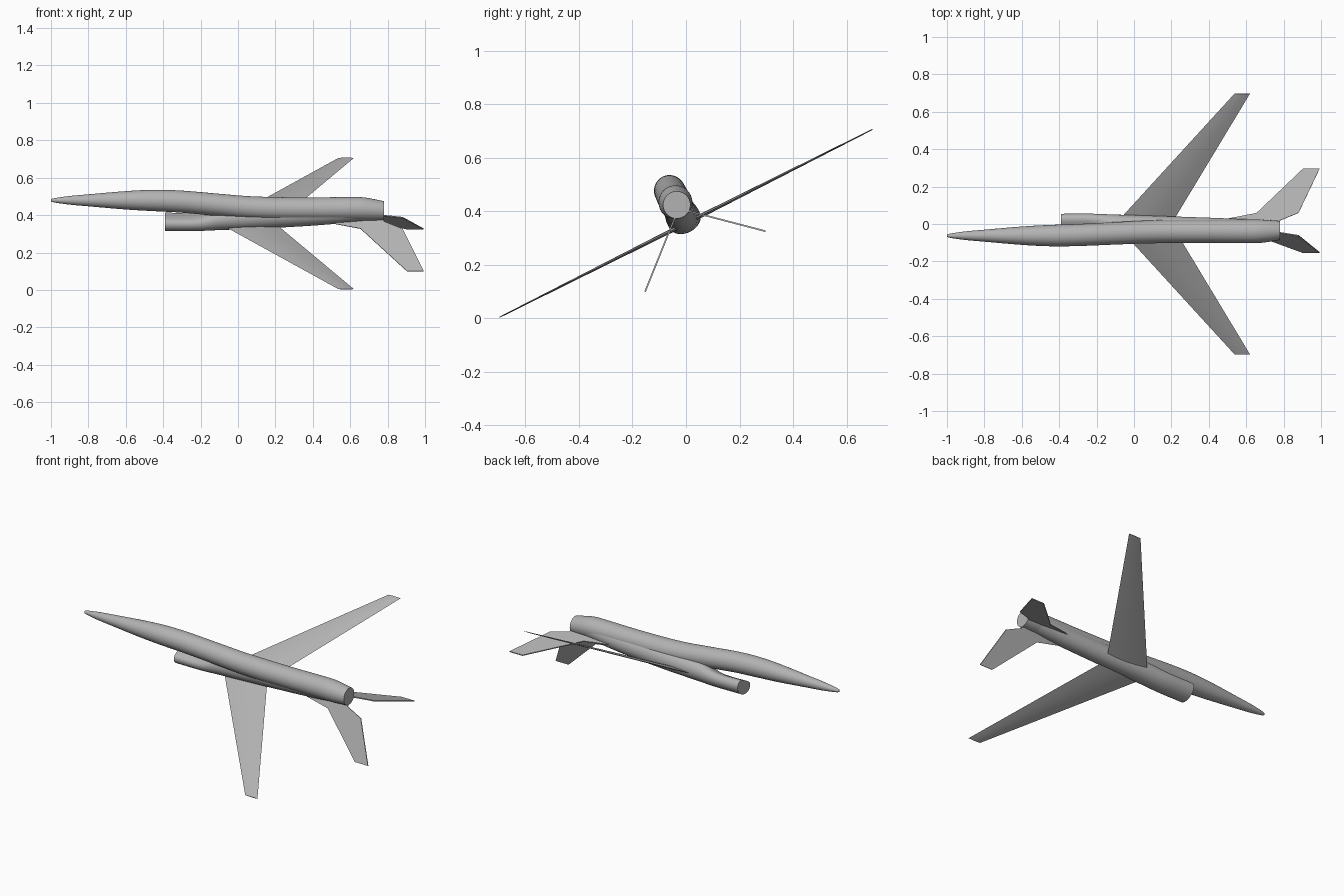
import bpy, bmesh, math
from mathutils import Matrix

cube = bpy.data.objects.get("Cube")
if cube:
    bpy.data.objects.remove(cube, do_unlink=True)

grey = bpy.data.materials.new("matte grey")
grey.use_nodes = True
grey.diffuse_color = (0.45, 0.45, 0.45, 1)
grey.node_tree.nodes["Principled BSDF"].inputs["Base Color"].default_value = (0.45, 0.45, 0.45, 1)

# The aircraft is banked about its long axis; parts are built level.
BANK = Matrix.Translation((0, 0, 0.355)) @ Matrix.Rotation(math.atan2(0.70, 1.39), 4, 'X')


def finish(name, bm, angle=40):
    bmesh.ops.recalc_face_normals(bm, faces=bm.faces)
    bm.transform(BANK)
    mesh = bpy.data.meshes.new(name)
    bm.to_mesh(mesh)
    bm.free()
    mesh.materials.append(grey)
    ob = bpy.data.objects.new(name, mesh)
    bpy.context.collection.objects.link(ob)
    bpy.ops.object.select_all(action='DESELECT')
    ob.select_set(True)
    bpy.context.view_layer.objects.active = ob
    bpy.ops.object.shade_smooth_by_angle(angle=math.radians(angle))
    return ob


def smooth_stations(st, steps=5):
    """Catmull-Rom interpolation through the stations."""
    out = []
    for i in range(len(st) - 1):
        a, b, c, d = st[max(i - 1, 0)], st[i], st[i + 1], st[min(i + 2, len(st) - 1)]
        for k in range(steps):
            t = k / steps
            out.append([q + 0.5 * t * (r - p + t * (2 * p - 5 * q + 4 * r - s + t * (3 * (q - r) + s - p)))
                        for p, q, r, s in zip(a, b, c, d)])
    return out + [list(st[-1])]


def loft(name, rings, cap=True):
    bm = bmesh.new()
    loops = [[bm.verts.new(p) for p in ring] for ring in rings]
    n = len(loops[0])
    for a, b in zip(loops, loops[1:]):
        for i in range(n):
            j = (i + 1) % n
            bm.faces.new((a[i], a[j], b[j], b[i]))
    if cap:
        bm.faces.new(loops[0])
        bm.faces.new(loops[-1])
    return finish(name, bm)


def oval(x, v, a, b, dent=0.0, n=40):
    """Oval section whose top can be hollowed."""
    pts = []
    for i in range(n):
        t = math.tau * i / n
        hollow = dent * max(0, math.sin(t)) ** 3
        pts.append((x, a * math.cos(t), v + b * math.sin(t) - hollow))
    return pts


# Fuselage: station x, centre height, radius
body = [(-1.0, .139, .004), (-.985, .139, .011), (-.9, .139, .023), (-.8, .139, .032),
        (-.6, .139, .049), (-.45, .138, .057), (-.3, .131, .059), (-.1, .111, .06),
        (.05, .096, .061), (.2, .089, .062), (.4, .087, .062), (.6, .088, .063),
        (.68, .086, .062), (.78, .077, .051)]
loft("fuselage", [oval(x, v, r, r) for x, v, r in smooth_stations(body)])

# Intake duct blending into the belly: x, centre, half width, half height, dent
duct = [(-.39, .014, .064, .048, .016), (-.22, .014, .064, .049, .016),
        (-.1, .028, .064, .059, .004), (.05, .036, .062, .062, 0), (.2, .045, .06, .064, 0),
        (.45, .06, .058, .062, 0), (.65, .078, .058, .058, 0), (.72, .08, .05, .05, 0)]
loft("intake_duct", [oval(*s) for s in smooth_stations(duct)])


# Swept wings with a thin lens section
def lens(u, lead, trail, thick, n=8):
    top = [(lead + (trail - lead) * i / n, u, thick * math.sin(math.pi * i / n)) for i in range(n + 1)]
    return top + [(x, y, -z) for x, y, z in top[-2:0:-1]]


for side, label in ((1, "rear"), (-1, "front")):
    loft(label + "_wing", [lens(0, -.1, .2, .008), lens(side * .78, .537, .62, .002)])

# Drooping tail fins, each with a strake running forward along the body
FIN = [(.45, .02), (.45, .036), (.655, .067), (.905, .252), (.993, .252),
       (.88, .068), (.78, .036), (.78, .02)]
for side, label in ((1, "rear"), (-1, "front")):
    loft(label + "_tail_fin",
         [[(x, side * (u + e * .66), .062 - .88 * u + e * .75) for x, u in FIN] for e in (.003, -.003)])
